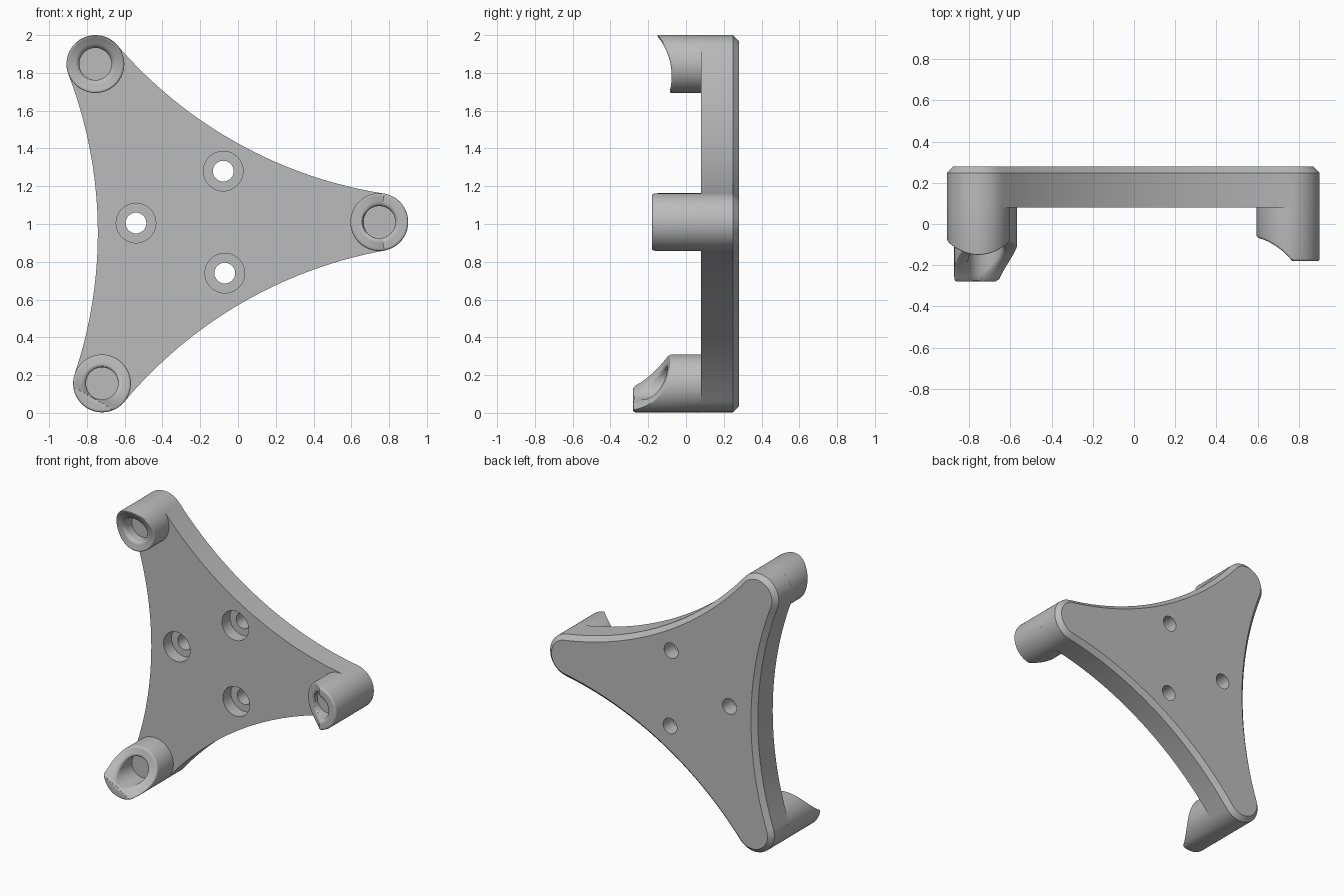
import bpy, bmesh
from math import sin, cos, pi, sqrt, atan2, radians
from mathutils import Vector

cube = bpy.data.objects.get("Cube")
if cube:
    bpy.data.objects.remove(cube, do_unlink=True)

grey = bpy.data.materials.new("light_grey")
grey.use_nodes = True
grey.diffuse_color = (0.5, 0.5, 0.5, 1)
grey.node_tree.nodes["Principled BSDF"].inputs["Base Color"].default_value = (0.5, 0.5, 0.5, 1)

BOSS_R, SIDE_R = 0.153, 2.34
PLATE_FRONT, PLATE_BACK, CHAMFER = 0.08, 0.28, 0.032
SADDLE_R = 0.33

# Post: centre (x, z), outward lean (x, z), saddle centre (along lean, y), flat tip y, hole floor y
POSTS = {
    "right_post": ((0.748, 1.01), (1, 0), (-0.24, -0.383), -0.18, -0.05),
    "top_post": ((-0.755, 1.847), (0, 1), (-0.063, -0.406), -0.2, 0.0),
    "bottom_post": ((-0.72, 0.156), (-0.5, -0.866), (-0.215, -0.409), -0.28, -0.05),
}


def mesh_object(name, bm):
    bmesh.ops.recalc_face_normals(bm, faces=bm.faces)
    mesh = bpy.data.meshes.new(name)
    bm.to_mesh(mesh)
    bm.free()
    mesh.materials.append(grey)
    obj = bpy.data.objects.new(name, mesh)
    bpy.context.collection.objects.link(obj)
    return obj


def smooth(obj):
    bpy.ops.object.select_all(action="DESELECT")
    obj.select_set(True)
    bpy.context.view_layer.objects.active = obj
    bpy.ops.object.shade_smooth_by_angle(angle=radians(30))


def loft(name, rings):
    """Skin closed rings of equal length and cap both ends."""
    bm = bmesh.new()
    loops = [[bm.verts.new(p) for p in ring] for ring in rings]
    n = len(loops[0])
    for a, b in zip(loops, loops[1:]):
        for i in range(n):
            j = (i + 1) % n
            bm.faces.new((a[i], a[j], b[j], b[i]))
    bm.faces.new(loops[0])
    bm.faces.new(loops[-1])
    return mesh_object(name, bm)


def arc(centre, radius, start, sweep, steps):
    return [centre + radius * Vector((cos(start + sweep * i / steps), sin(start + sweep * i / steps)))
            for i in range(steps)]


def angle(v):
    return atan2(v.y, v.x)


def outline(inset):
    """Three rounded corners joined by tangent concave sides."""
    corners = [Vector(p[0]) for p in POSTS.values()]
    r, big = BOSS_R - inset, SIDE_R + inset
    hubs = []
    for i in range(3):
        a, b = corners[i], corners[(i + 1) % 3]
        d = b - a
        out = Vector((d.y, -d.x)).normalized()
        hubs.append((a + b) / 2 + out * sqrt((r + big) ** 2 - d.length_squared / 4))
    pts = []
    for i in range(3):
        a, b, hub = corners[i], corners[(i + 1) % 3], hubs[i]
        start = angle(a - hub)
        sweep = (angle(b - hub) - start + pi) % (2 * pi) - pi
        pts += arc(hub, big, start, sweep, 32)
        start = angle(hub - b)
        sweep = (angle(hubs[(i + 1) % 3] - b) - start) % (2 * pi)
        pts += arc(b, r, start, sweep, 24)
    return pts


# Plate with a chamfered back edge
plate = loft("plate", [[(p.x, y, p.y) for p in outline(inset)] for y, inset in
                       ((PLATE_FRONT, 0), (PLATE_BACK - CHAMFER, 0), (PLATE_BACK, CHAMFER))])

# Counterbored screw holes
for x, z in ((-0.54, 1.005), (-0.078, 1.28), (-0.07, 0.74)):
    steps = ((-0.1, 0.105), (0.17, 0.105), (0.17, 0.055), (0.4, 0.055))
    cutter = loft("hole_cutter", [[(x + r * cos(2 * pi * i / 48), y, z + r * sin(2 * pi * i / 48))
                                   for i in range(48)] for y, r in steps])
    mod = plate.modifiers.new("hole", "BOOLEAN")
    mod.object, mod.operation, mod.solver = cutter, "DIFFERENCE", "EXACT"
    bpy.context.view_layer.objects.active = plate
    bpy.ops.object.modifier_apply(modifier=mod.name)
    bpy.data.objects.remove(cutter, do_unlink=True)
smooth(plate)


# Posts with a saddle-cut front and a blind hole
def post(name, centre, lean, saddle, tip, floor):
    def front(s):
        reach = SADDLE_R ** 2 - (s - saddle[0]) ** 2
        return max(tip, saddle[1] + sqrt(reach)) if reach > 0 else tip

    hole, lip, edge = 0.085, 0.022, 0.012
    quarter = [i * pi / 8 for i in range(5)]
    section = [(BOSS_R - edge + edge * cos(a), edge * (1 - sin(a))) for a in quarter]
    inner, outer = hole + lip, BOSS_R - edge
    section += [(outer + (inner - outer) * i / 6, 0) for i in range(1, 6)]
    section += [(inner - lip * sin(a), lip * (1 - cos(a))) for a in quarter]

    def ring(r, depth=None, y=None):
        pts = []
        for i in range(72):
            dx, dz = r * cos(2 * pi * i / 72), r * sin(2 * pi * i / 72)
            yy = y if y is not None else front(dx * lean[0] + dz * lean[1]) + depth
            pts.append((centre[0] + dx, yy, centre[1] + dz))
        return pts

    rings = [ring(BOSS_R, y=PLATE_FRONT + 0.02)]
    rings += [ring(r, depth=d) for r, d in section]
    rings.append(ring(hole, y=floor))
    smooth(loft(name, rings))


for name, spec in POSTS.items():
    post(name, *spec)
